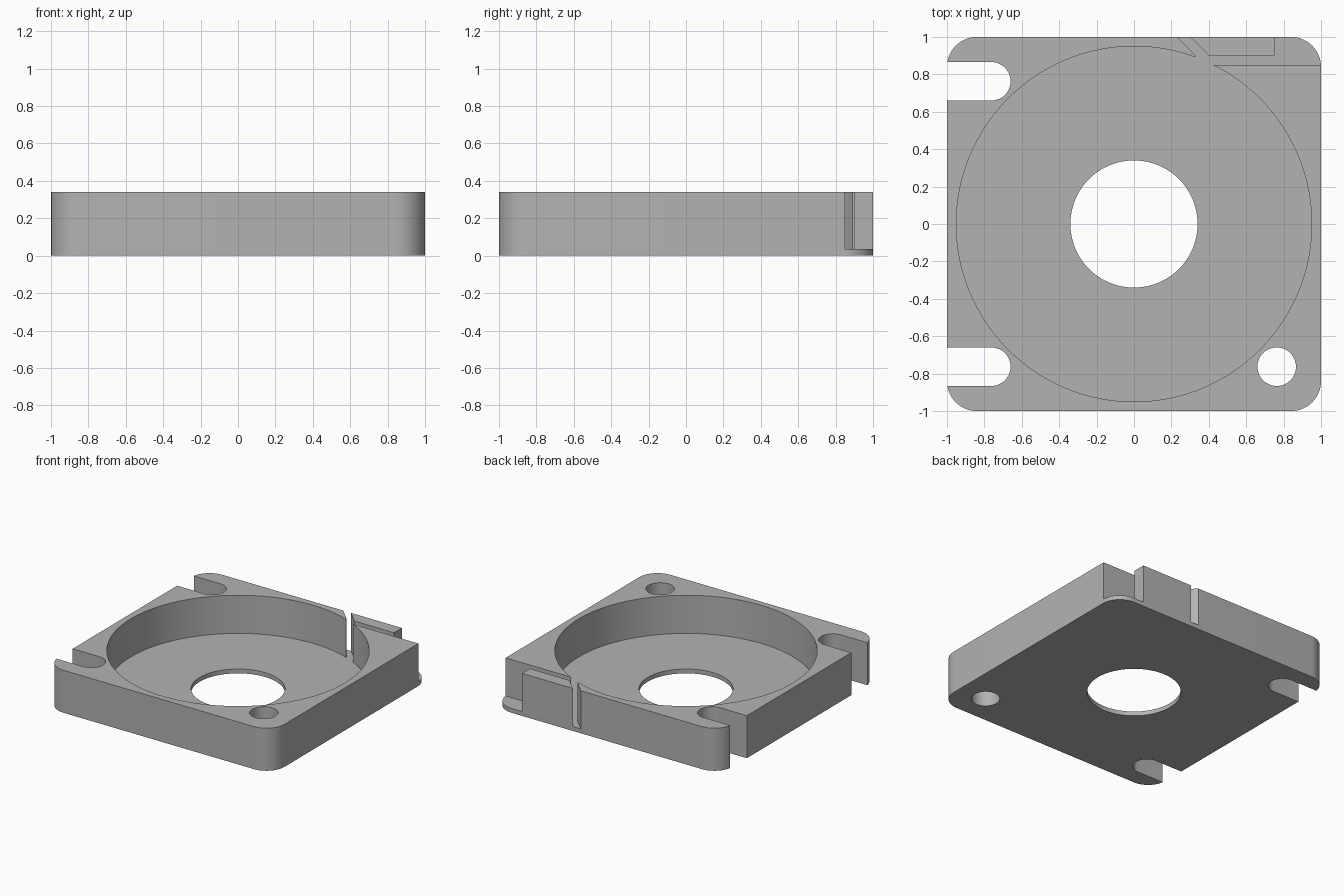
import bpy
import bmesh
from math import cos, sin, pi, radians

cube = bpy.data.objects.get("Cube")
if cube:
    bpy.data.objects.remove(cube, do_unlink=True)

HEIGHT, FLOOR = 0.34, 0.035
BORE_R, POCKET_R = 0.34, 0.95
HOLE_POS, HOLE_R = 0.763, 0.103
CORNER_R = 0.16

grey = bpy.data.materials.new("plain grey")
grey.use_nodes = True
grey.diffuse_color = (0.45, 0.45, 0.45, 1)
grey.node_tree.nodes["Principled BSDF"].inputs["Base Color"].default_value = grey.diffuse_color


def arc(cx, cy, r, start, end, steps):
    """Points along an arc, angles in degrees."""
    angles = [radians(start + (end - start) * i / steps) for i in range(steps + 1)]
    return [(cx + r * cos(a), cy + r * sin(a)) for a in angles]


def circle(cx, cy, r, steps=96):
    return arc(cx, cy, r, 0, 360, steps)[:-1]


def prism(name, outline, z0, z1):
    """Extrude a counter-clockwise outline from z0 to z1."""
    bm = bmesh.new()
    face = bm.faces.new([bm.verts.new((x, y, z0)) for x, y in outline])
    top = bmesh.ops.extrude_face_region(bm, geom=[face])["geom"]
    verts = [v for v in top if isinstance(v, bmesh.types.BMVert)]
    bmesh.ops.translate(bm, verts=verts, vec=(0, 0, z1 - z0))
    bmesh.ops.recalc_face_normals(bm, faces=bm.faces)
    mesh = bpy.data.meshes.new(name)
    bm.to_mesh(mesh)
    bm.free()
    mesh.materials.append(grey)
    obj = bpy.data.objects.new(name, mesh)
    bpy.context.collection.objects.link(obj)
    return obj


def cut(body, name, outline, z0=-0.1):
    """Subtract a prism that runs from z0 out through the top."""
    cutter = prism(name, outline, z0, HEIGHT + 0.1)
    cutter.hide_render = True
    mod = body.modifiers.new(name, "BOOLEAN")
    mod.operation, mod.solver, mod.object = "DIFFERENCE", "EXACT", cutter
    bpy.context.view_layer.objects.active = body
    bpy.ops.object.modifier_apply(modifier=name)
    bpy.data.objects.remove(cutter, do_unlink=True)


# Rounded square block
c = 1 - CORNER_R
outline = []
for i, (sx, sy) in enumerate([(1, 1), (-1, 1), (-1, -1), (1, -1)]):
    outline += arc(sx * c, sy * c, CORNER_R, i * 90, i * 90 + 90, 16)
housing = prism("housing", outline, 0, HEIGHT)

# Round pocket, central bore and screw hole
cut(housing, "pocket", circle(0, 0, POCKET_R, 128), FLOOR)
cut(housing, "bore", circle(0, 0, BORE_R))
cut(housing, "screw_hole", circle(HOLE_POS, -HOLE_POS, HOLE_R, 48))

# Open-ended screw slots on the right side
for side, sy in (("front", -1), ("back", 1)):
    y = sy * HOLE_POS
    slot = arc(-HOLE_POS, y, HOLE_R, -90, 90, 24)
    slot += [(-1.1, y + HOLE_R), (-1.1, y - HOLE_R)]
    cut(housing, side + "_slot", slot)

# Cable channel: slanted slit, narrow passage and open back left corner
channel = [(0.33, 0.85), (1.1, 0.85), (1.1, 1.1), (0.75, 1.1), (0.75, 0.9),
           (0.4, 0.9), (0.2, 1.1), (0.13, 1.1), (0.33, 0.9)]
cut(housing, "cable_channel", channel, FLOOR)

# Smooth round walls, crisp edges
bpy.ops.object.select_all(action="DESELECT")
housing.select_set(True)
bpy.context.view_layer.objects.active = housing
bpy.ops.object.shade_smooth_by_angle(angle=pi / 6)
